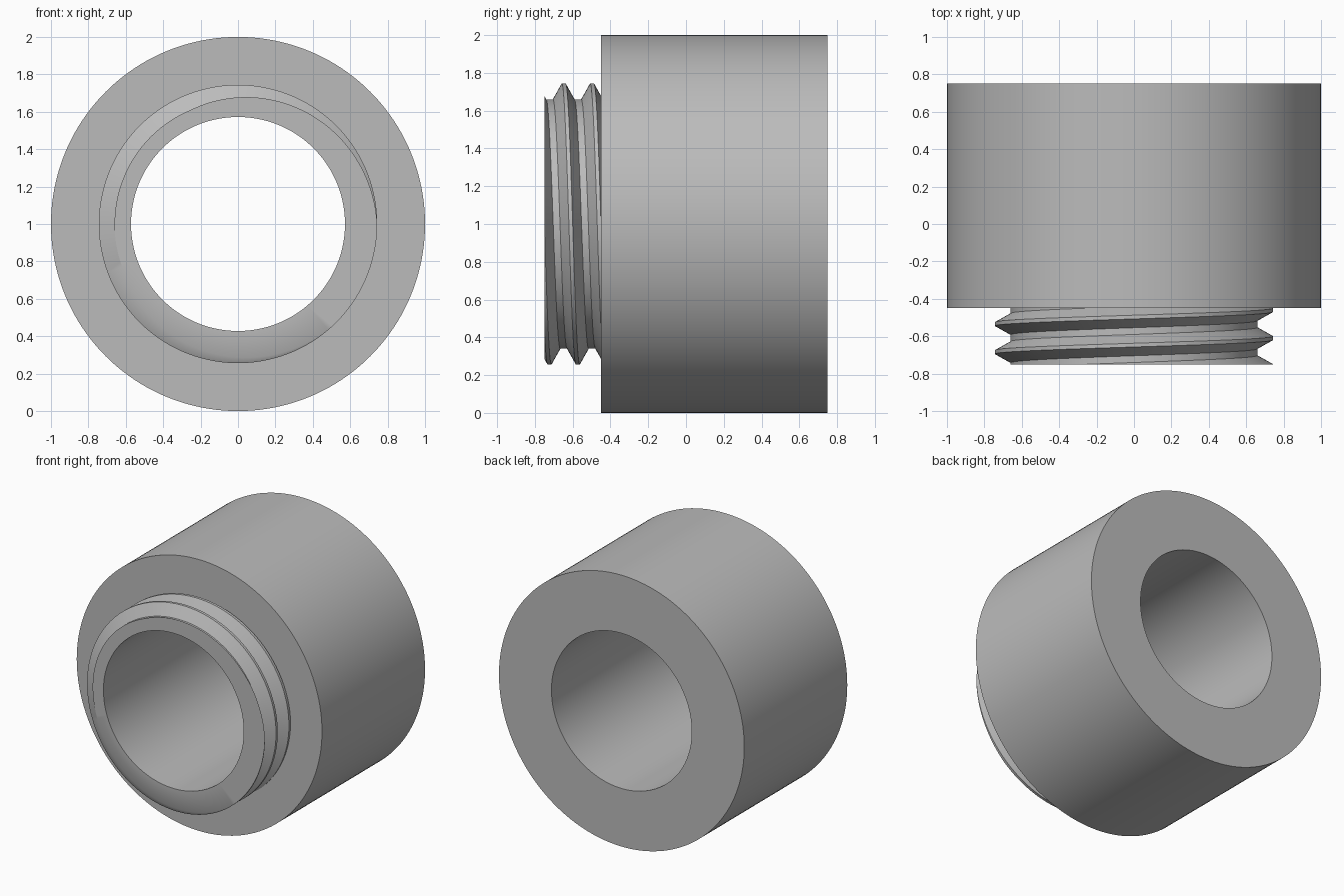
import bpy
import bmesh
from math import sin, cos, pi, radians

SEGMENTS = 160
BORE, OUTER = 0.572, 1.0
FRONT, SHOULDER, BACK = -0.75, -0.45, 0.75
ROOT, CREST, PITCH = 0.66, 0.744, 0.15
HALF_CREST, FLANK = 0.01, 0.047

cube = bpy.data.objects.get("Cube")
if cube:
    bpy.data.objects.remove(cube, do_unlink=True)

grey = bpy.data.materials.new("plain_grey")
grey.use_nodes = True
grey.diffuse_color = (0.5, 0.5, 0.5, 1)
grey.node_tree.nodes["Principled BSDF"].inputs["Base Color"].default_value = grey.diffuse_color


def sweep(name, profile):
    """Turn a (radius, y) profile, which may vary with the angle, around the y axis."""
    bm = bmesh.new()
    columns = []
    for i in range(SEGMENTS + 1):
        a = 2 * pi * i / SEGMENTS
        columns.append([bm.verts.new((r * cos(a), y, 1 + r * sin(a))) for r, y in profile(a)])
    for left, right in zip(columns, columns[1:]):
        for j in range(len(left) - 1):
            bm.faces.new((left[j], left[j + 1], right[j + 1], right[j]))
    bmesh.ops.remove_doubles(bm, verts=bm.verts, dist=1e-5)
    bmesh.ops.dissolve_degenerate(bm, edges=bm.edges, dist=1e-5)
    mesh = bpy.data.meshes.new(name)
    bm.to_mesh(mesh)
    bm.free()
    mesh.materials.append(grey)
    obj = bpy.data.objects.new(name, mesh)
    bpy.context.collection.objects.link(obj)
    bpy.ops.object.select_all(action="DESELECT")
    obj.select_set(True)
    bpy.context.view_layer.objects.active = obj
    bpy.ops.object.shade_smooth_by_angle(angle=radians(30))
    return obj


# Thick outer collar with the through bore
def collar_profile(angle):
    return [(ROOT, SHOULDER), (OUTER, SHOULDER), (OUTER, BACK), (BORE, BACK), (BORE, FRONT)]


# Helical thread, trimmed flat at the front face and at the shoulder
def thread_profile(angle):
    centre = -0.61 - PITCH * angle / (2 * pi)

    def radius(y):
        d = abs((y - centre + PITCH / 2) % PITCH - PITCH / 2)
        t = min(max((d - HALF_CREST) / FLANK, 0), 1)
        return CREST + (ROOT - CREST) * t

    points = [(BORE, FRONT), (radius(FRONT), FRONT)]
    for turn in range(-2, 4):
        for offset in (-HALF_CREST - FLANK, -HALF_CREST, HALF_CREST, HALF_CREST + FLANK):
            y = min(max(centre + turn * PITCH + offset, FRONT), SHOULDER)
            points.append((radius(y), y))
    return points + [(radius(SHOULDER), SHOULDER)]


sweep("collar", collar_profile)
sweep("threaded_neck", thread_profile)
